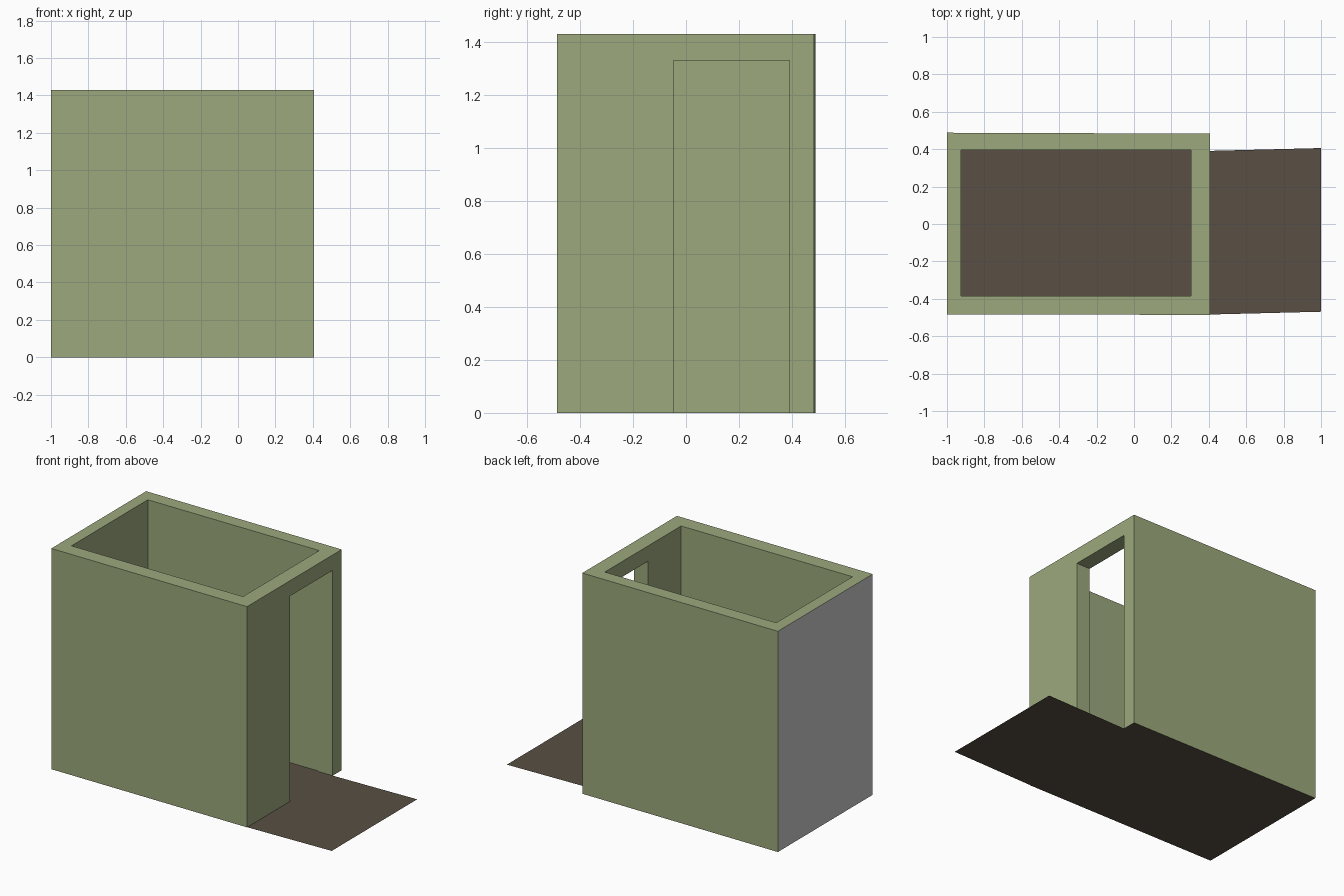
import bpy, bmesh

if "Cube" in bpy.data.objects:
    bpy.data.objects.remove(bpy.data.objects["Cube"])


def material(name, rgb):
    m = bpy.data.materials.new(name)
    m.diffuse_color = (*rgb, 1)
    m.use_nodes = True
    m.node_tree.nodes["Principled BSDF"].inputs["Base Color"].default_value = m.diffuse_color
    return m


green = material("olive green", (0.335, 0.395, 0.205))
grey = material("plain grey", (0.58, 0.58, 0.58))
brown = material("dark brown", (0.10, 0.08, 0.058))


def prism(name, outline, z0, z1=None):
    """Flat outline at z0, extruded up to z1 when given."""
    bm = bmesh.new()
    face = bm.faces.new([bm.verts.new((x, y, z0)) for x, y in outline])
    if z1 is not None:
        out = bmesh.ops.extrude_face_region(bm, geom=[face])
        top = [v for v in out["geom"] if isinstance(v, bmesh.types.BMVert)]
        bmesh.ops.translate(bm, verts=top, vec=(0, 0, z1 - z0))
        bmesh.ops.recalc_face_normals(bm, faces=bm.faces)
    me = bpy.data.meshes.new(name)
    bm.to_mesh(me)
    bm.free()
    ob = bpy.data.objects.new(name, me)
    bpy.context.collection.objects.link(ob)
    return ob


def rect(x0, x1, y0, y1):
    return [(x0, y0), (x1, y0), (x1, y1), (x0, y1)]


# Walls: solid block with the room and the doorway cut out
walls = prism("walls", [(-1, -0.483), (0.405, -0.486), (0.405, 0.483), (-1, 0.488)], 0, 1.43)
cutters = [
    prism("room_cutter", rect(-0.924, 0.305, -0.385, 0.396), -0.2, 1.7),
    prism("door_cutter", rect(0.2, 0.6, -0.047, 0.39), -0.2, 1.33),
]
for c in cutters:
    c.hide_render = True
    mod = walls.modifiers.new(c.name, 'BOOLEAN')
    mod.operation = 'DIFFERENCE'
    mod.solver = 'EXACT'
    mod.object = c
bpy.context.view_layer.update()
dg = bpy.context.evaluated_depsgraph_get()
mesh = bpy.data.meshes.new_from_object(walls.evaluated_get(dg))
walls.modifiers.clear()
walls.data = mesh
for c in cutters:
    bpy.data.objects.remove(c)

# Grey outer end face, green elsewhere; the floor closes the underside
mesh.materials.clear()
mesh.materials.append(green)
mesh.materials.append(grey)
bm = bmesh.new()
bm.from_mesh(mesh)
bmesh.ops.delete(bm, geom=[f for f in bm.faces if f.calc_center_median().z < 0.001],
                 context='FACES_ONLY')
for f in bm.faces:
    f.material_index = 1 if f.calc_center_median().x < -0.99 else 0
bm.to_mesh(mesh)
bm.free()

# Floor inside the room and the path outside the door
floor = prism("floor", [(-1, -0.483), (0.405, -0.486), (0.405, 0.483), (-1, 0.488)], 0)
path = prism("door_path", [(0.405, -0.484), (1, -0.469), (1, 0.406), (0.405, 0.391)], 0)
for ob in (floor, path):
    ob.data.materials.append(brown)
